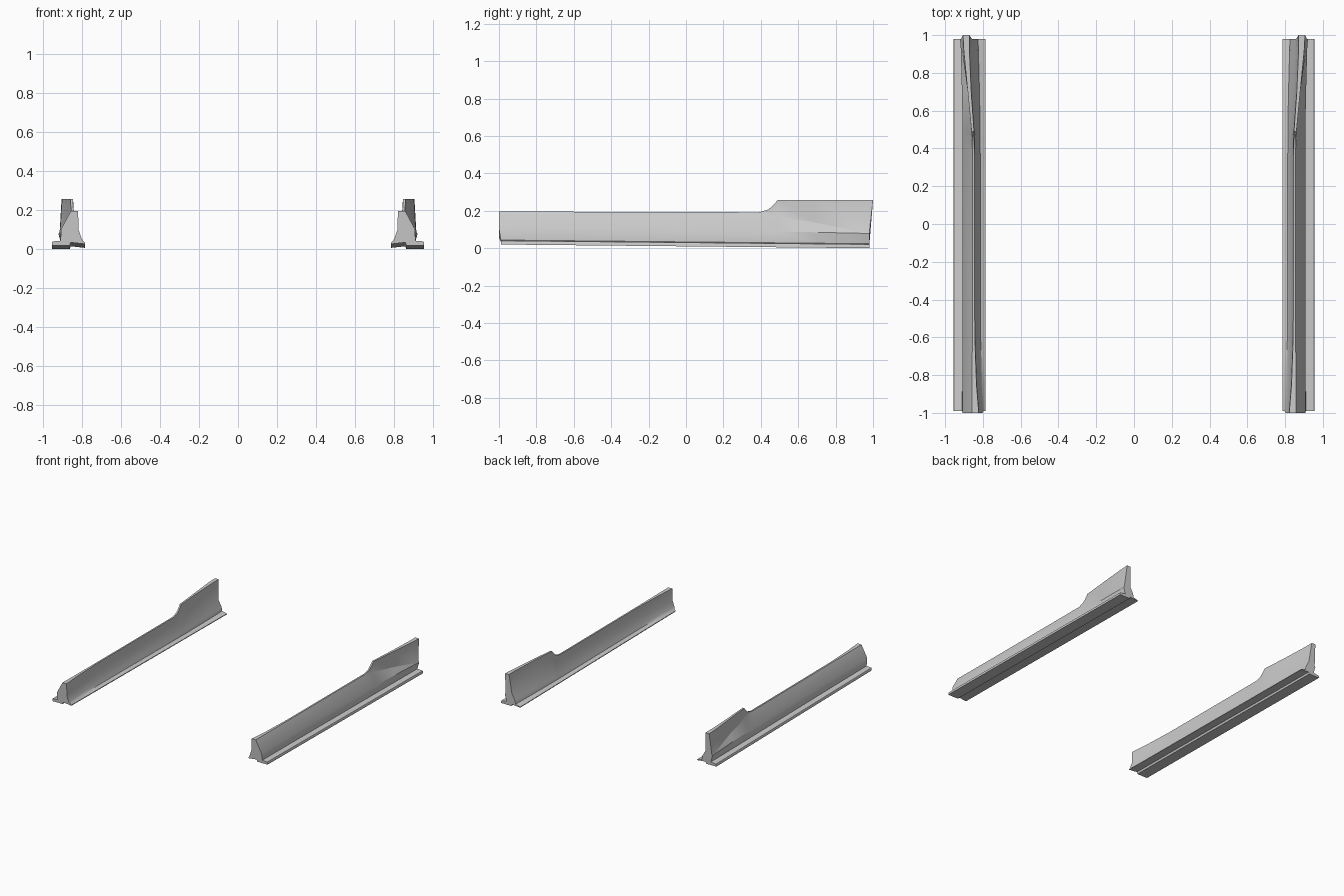
import bpy, bmesh

# Stations along the sill: y, top inner x, top outer x, top z,
# shoulder (x, z), crease (x, z), body foot x, inner wall (x at z=.10, x at z=.055)
STATIONS = [
    (-0.99, .822, .858, .197, .861, .190, .908, .103, .910, .818, .802),
    (-0.85, .834, .857, .196, .860, .188, .908, .102, .909, .826, .810),
    (-0.60, .843, .856, .195, .859, .187, .908, .101, .908, .834, .818),
    (0.39, .844, .856, .192, .859, .184, .907, .091, .907, .836, .820),
    (0.44, .845, .857, .207, .859, .180, .907, .090, .907, .837, .820),
    (0.465, .846, .858, .229, .860, .176, .907, .090, .907, .837, .820),
    (0.49, .847, .860, .257, .862, .172, .907, .089, .907, .838, .820),
    (0.70, .862, .880, .258, .880, .135, .911, .085, .907, .846, .824),
    (0.93, .872, .902, .258, .912, .090, .917, .080, .907, .855, .830),
    (0.98, .872, .905, .258, .915, .090, .921, .078, .906, .858, .832),
]


def section(s):
    y, xi, xo, zt, sx, sz, cx, cz, fx, w1, w2 = s
    b = .01 * (1 - y)  # underside falls toward the back
    pts = [
        (.785, b + .007), (.785, b + .013),           # inner lip
        (w2 - .006, b + .024), (w2, .055), (w1, .10),  # concave inner wall
        (xi - .002, zt - .015), (xi, zt), (xo, zt),
        (sx, sz), (cx, cz), (fx, b + .024),            # outer face
        (.952, b + .020), (.955, b + .014), (.955, b),  # outer lip
        (.864, b), (.858, b + .015),                   # underside step
    ]
    out = []
    for x, z in pts:
        yy = y
        if y > .97:    # swept trailing edge
            yy += .02 * max(0, (z - .08) / .178) ** 1.5
        elif y < -.98 and z > .05:   # leading end reaches slightly forward
            yy -= .01
        out.append((x, yy, z))
    return out


def side_skirt(name, side):
    bm = bmesh.new()
    rings = [[bm.verts.new((x * side, y, z)) for x, y, z in section(s)] for s in STATIONS]
    n = len(rings[0])
    for a, b in zip(rings, rings[1:]):
        for i in range(n):
            j = (i + 1) % n
            bm.faces.new((a[i], a[j], b[j], b[i]))
    bm.faces.new(rings[0])
    bm.faces.new(rings[-1])
    bmesh.ops.recalc_face_normals(bm, faces=bm.faces)
    me = bpy.data.meshes.new(name)
    bm.to_mesh(me)
    bm.free()
    ob = bpy.data.objects.new(name, me)
    bpy.context.collection.objects.link(ob)
    bpy.ops.object.select_all(action='DESELECT')
    bpy.context.view_layer.objects.active = ob
    ob.select_set(True)
    bpy.ops.object.shade_smooth_by_angle(angle=0.5)


# Mirrored pair
side_skirt("right_side_skirt", 1)
side_skirt("left_side_skirt", -1)
